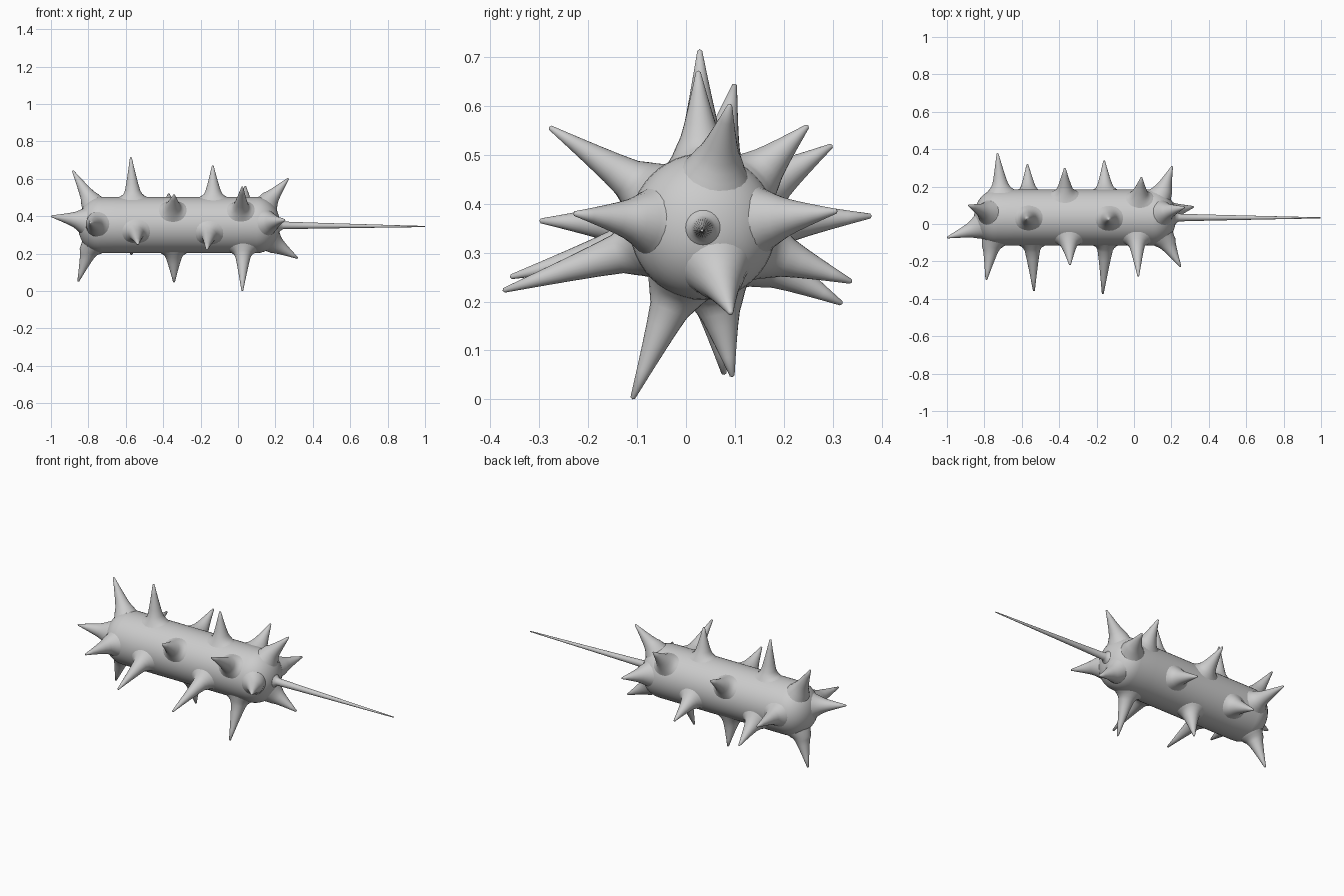
import bpy, bmesh, math
from mathutils import Vector
from mathutils.bvhtree import BVHTree

if "Cube" in bpy.data.objects:
    bpy.data.objects.remove(bpy.data.objects["Cube"])

grey = bpy.data.materials.new("light grey")
grey.diffuse_color = (0.6, 0.6, 0.6, 1)
grey.use_nodes = True
grey.node_tree.nodes["Principled BSDF"].inputs["Base Color"].default_value = grey.diffuse_color
CY, CZ, R = 0.035, 0.353, 0.15
SEG = 24


def finish(bm, name):
    bmesh.ops.recalc_face_normals(bm, faces=bm.faces)
    me = bpy.data.meshes.new(name)
    bm.to_mesh(me)
    for p in me.polygons:
        p.use_smooth = True
    me.materials.append(grey)
    ob = bpy.data.objects.new(name, me)
    bpy.context.collection.objects.link(ob)
    return ob


def skin(bm, rings, tip_end, base_end=None):
    vr = [[bm.verts.new(p) for p in r] for r in rings]
    n = len(rings[0])
    for a, b in zip(vr, vr[1:]):
        for i in range(n):
            bm.faces.new((a[i], a[(i + 1) % n], b[(i + 1) % n], b[i]))
    for end, ring in ((tip_end, vr[-1]), (base_end, vr[0])):
        if end is not None:
            v = bm.verts.new(end)
            for i in range(n):
                bm.faces.new((ring[i], ring[(i + 1) % n], v))


# capsule-like body along x with softly squared ends
X0, X1, CAP = -0.855, 0.225, 0.125
prof = []
for i in range(1, 11):
    a = i / 10 * math.pi / 2
    prof.append((X0 + CAP * (1 - math.cos(a)), R * math.sin(a) ** 0.95))
for i in range(1, 8):
    prof.append((X0 + CAP + (X1 - X0 - 2 * CAP) * i / 8, R))
for i in range(10, 0, -1):
    a = i / 10 * math.pi / 2
    prof.append((X1 - CAP * (1 - math.cos(a)), R * math.sin(a) ** 0.95))
rings = [[Vector((x, CY + r * math.cos(t), CZ + r * math.sin(t)))
          for t in [k * math.tau / 48 for k in range(48)]] for x, r in prof]
bm = bmesh.new()
skin(bm, rings, Vector((X1, CY, CZ)), Vector((X0, CY, CZ)))
body = finish(bm, "body")
bm = bmesh.new()
bm.from_mesh(body.data)
bvh = BVHTree.FromBMesh(bm)
bm.free()


# flared spike growing out of the body surface
def spike(name, ax, tip, w=1.0, tip_r=0.005):
    tip = Vector(tip)
    axis = Vector((ax, CY, CZ))
    d = (tip - axis).normalized()
    root = bvh.ray_cast(tip, -d)[0]
    L = (tip - root).length
    u = d.orthogonal().normalized()
    v = d.cross(u)

    def ring(h, r):
        return [root + d * h + (u * math.cos(t) + v * math.sin(t)) * r
                for t in [k * math.tau / SEG for k in range(SEG)]]

    def snapped(r, lift):
        out = []
        for p in ring(0, r):
            q, n, _, _ = bvh.find_nearest(p)
            out.append(q + n * lift)
        return out
    rs = [snapped(0.078 * w, -0.002), snapped(0.062 * w, 0.007 * w)]
    rs.append(ring(0.016 * w, 0.050 * w))
    h0, r0 = 0.034 * w, 0.041 * w
    for f in (0, 0.2, 0.45, 0.7, 1):
        rs.append(ring(h0 + (L - h0 - 0.003) * f, r0 + (tip_r - r0) * f ** 0.9))
    bm = bmesh.new()
    skin(bm, rs, tip)
    finish(bm, name)


# axis x, tip position
spikes = [
    (-0.71, (-0.885, 0.10, 0.645)), (-0.555, (-0.573, 0.028, 0.716)),
    (-0.13, (-0.135, 0.025, 0.672)), (0.05, (0.27, 0.09, 0.603)),
    (0.02, (0.04, 0.25, 0.56)), (-0.37, (-0.37, 0.30, 0.52)),
    (-0.70, (-0.73, 0.38, 0.375)), (0.10, (0.205, 0.31, 0.385)),
    (-0.15, (-0.16, 0.34, 0.24)), (-0.56, (-0.57, 0.32, 0.195)),
    (-0.345, (-0.342, 0.095, 0.045)), (-0.75, (-0.855, 0.078, 0.05)),
    (0.03, (0.023, -0.11, 0.0)), (0.03, (0.32, 0.092, 0.175)),
    (0.10, (0.25, -0.23, 0.38)), (0.01, (0.023, -0.28, 0.557)),
    (-0.355, (-0.342, -0.22, 0.515)), (-0.145, (-0.167, -0.375, 0.222)),
    (-0.55, (-0.535, -0.36, 0.25)), (-0.74, (-0.79, -0.30, 0.365)),
    (-0.66, (-1.0, -0.073, 0.40)),
]
for i, (ax, tip) in enumerate(spikes):
    spike("spike_%02d" % (i + 1), ax, tip)

# long thin tail
spike("tail", 0.0, (1.0, 0.033, 0.345), 0.5, 0.003)
